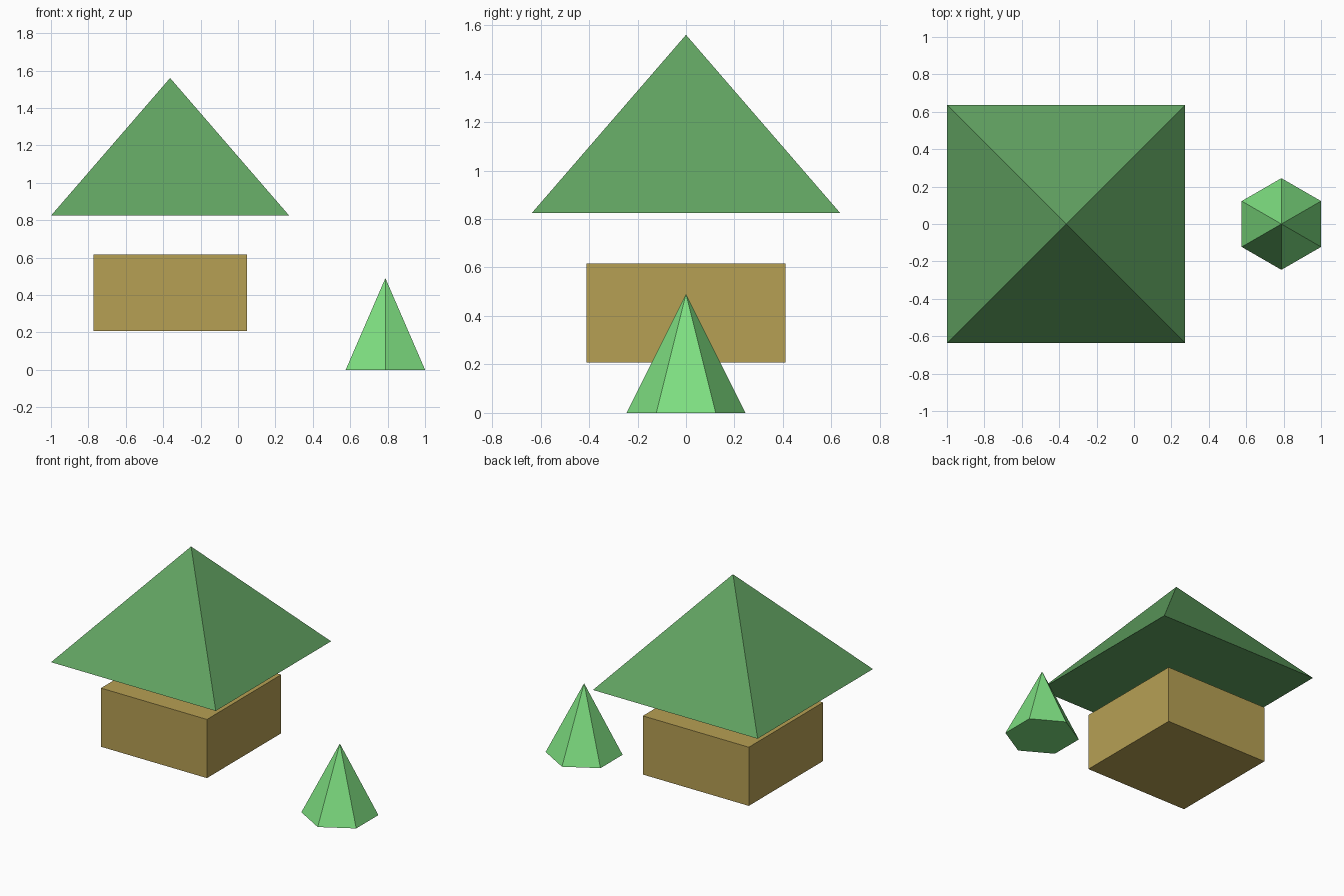
import bpy
from math import pi, sqrt

default = bpy.data.objects.get("Cube")
if default:
    bpy.data.objects.remove(default, do_unlink=True)


def material(name, rgb):
    mat = bpy.data.materials.new(name)
    mat.use_nodes = True
    colour = (*rgb, 1.0)
    mat.diffuse_color = colour
    mat.node_tree.nodes["Principled BSDF"].inputs["Base Color"].default_value = colour
    return mat


def finish(name, mat):
    obj = bpy.context.object
    obj.name = obj.data.name = name
    obj.data.materials.append(mat)
    return obj


def pyramid(name, mat, sides, radius, x, bottom, top, turn):
    """Closed flat-sided cone centred on y = 0."""
    bpy.ops.mesh.primitive_cone_add(
        vertices=sides, radius1=radius, radius2=0, depth=top - bottom,
        location=(x, 0, (bottom + top) / 2), rotation=(0, 0, turn))
    return finish(name, mat)


tan = material("tan", (0.47, 0.35, 0.088))
dark_green = material("dark green", (0.12, 0.365, 0.12))
light_green = material("light green", (0.21, 0.74, 0.22))

house_x = -0.363

# House body
bpy.ops.mesh.primitive_cube_add(size=1, location=(house_x, 0, 0.412))
body = finish("house_body", tan)
body.scale = (0.82, 0.82, 0.41)

# Floating four-sided roof
pyramid("roof", dark_green, 4, 0.637 * sqrt(2), house_x, 0.824, 1.56, pi / 4)

# Six-sided tree beside the house, corners towards front and back
pyramid("tree", light_green, 6, 0.245, 0.788, 0, 0.49, 0)
